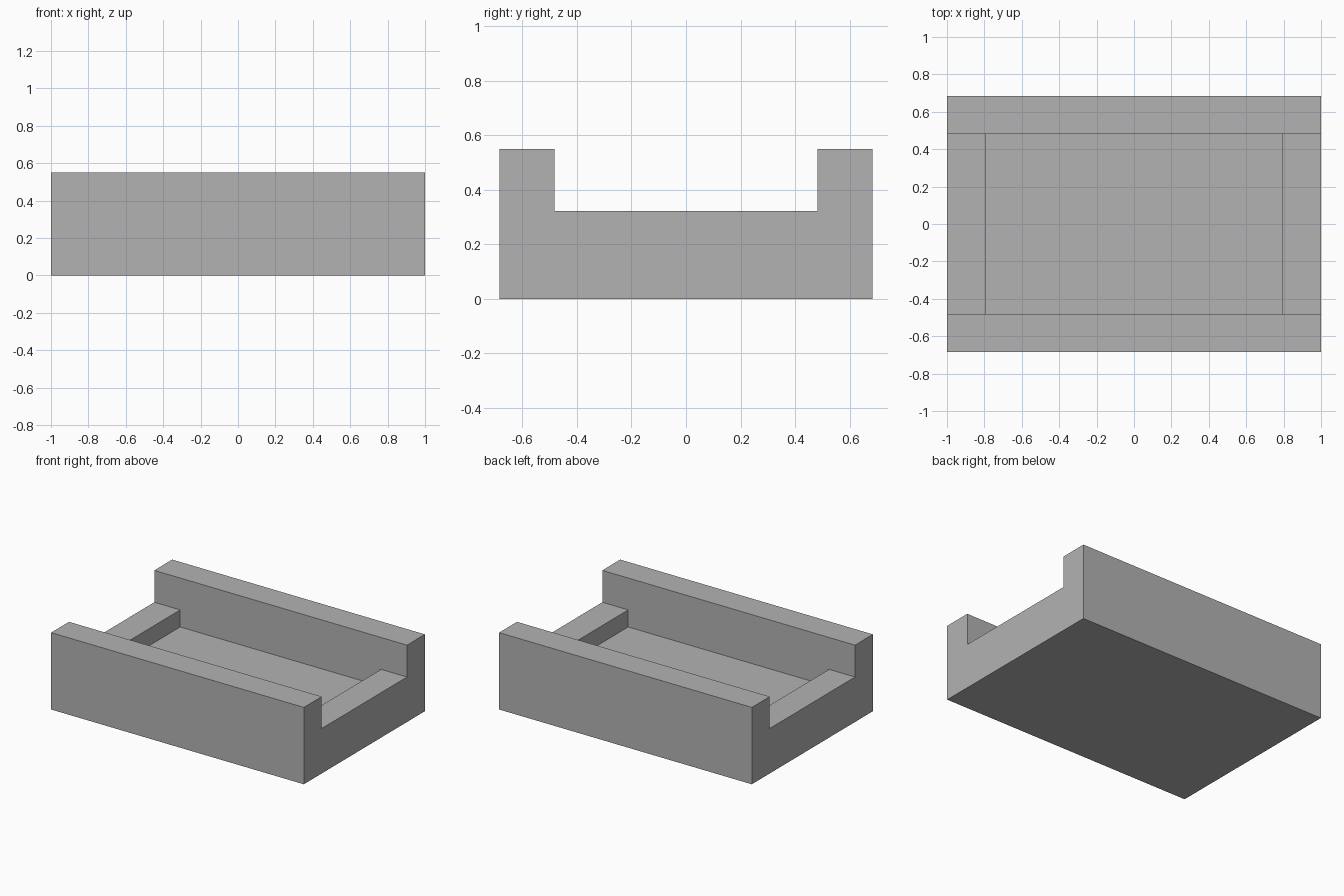
import bpy
import bmesh
from mathutils import Vector

if "Cube" in bpy.data.objects:
    bpy.data.objects.remove(bpy.data.objects["Cube"], do_unlink=True)

HALF_X, HALF_Y = 1.0, 0.684
POCKET_X, CHANNEL_Y = 0.795, 0.482
FLOOR_Z, LEDGE_Z, TOP_Z = 0.2, 0.322, 0.55

# Plain grey material
grey = bpy.data.materials.new("plain_grey")
grey.use_nodes = True
colour = (0.45, 0.45, 0.45, 1)
grey.diffuse_color = colour
grey.node_tree.nodes["Principled BSDF"].inputs["Base Color"].default_value = colour

# U-shaped end profile, swept along the length
half = [(HALF_Y, 0), (HALF_Y, TOP_Z), (CHANNEL_Y, TOP_Z), (CHANNEL_Y, LEDGE_Z)]
profile = half + [(-y, z) for y, z in reversed(half)]
bm = bmesh.new()
end = bm.faces.new([bm.verts.new((-HALF_X, y, z)) for y, z in profile])
swept = bmesh.ops.extrude_face_region(bm, geom=[end])["geom"]
bmesh.ops.translate(bm, vec=(2 * HALF_X, 0, 0),
                    verts=[g for g in swept if isinstance(g, bmesh.types.BMVert)])
bmesh.ops.recalc_face_normals(bm, faces=bm.faces)

# Sunken pocket between the two end ledges
for x in (-POCKET_X, POCKET_X):
    bmesh.ops.bisect_plane(bm, geom=bm.verts[:] + bm.edges[:] + bm.faces[:],
                           plane_co=(x, 0, 0), plane_no=(1, 0, 0))
centre = Vector((0, 0, LEDGE_Z))
floor = min(bm.faces, key=lambda f: (f.calc_center_median() - centre).length)
sunk = bmesh.ops.extrude_discrete_faces(bm, faces=[floor])["faces"][0]
bmesh.ops.translate(bm, vec=(0, 0, FLOOR_Z - LEDGE_Z), verts=sunk.verts)

# Merge the flat faces split by the cuts
bmesh.ops.dissolve_limit(bm, angle_limit=0.01, verts=bm.verts, edges=bm.edges)
bmesh.ops.recalc_face_normals(bm, faces=bm.faces)

mesh = bpy.data.meshes.new("open_tray")
bm.to_mesh(mesh)
bm.free()
mesh.materials.append(grey)
tray = bpy.data.objects.new("open_tray", mesh)
bpy.context.collection.objects.link(tray)
